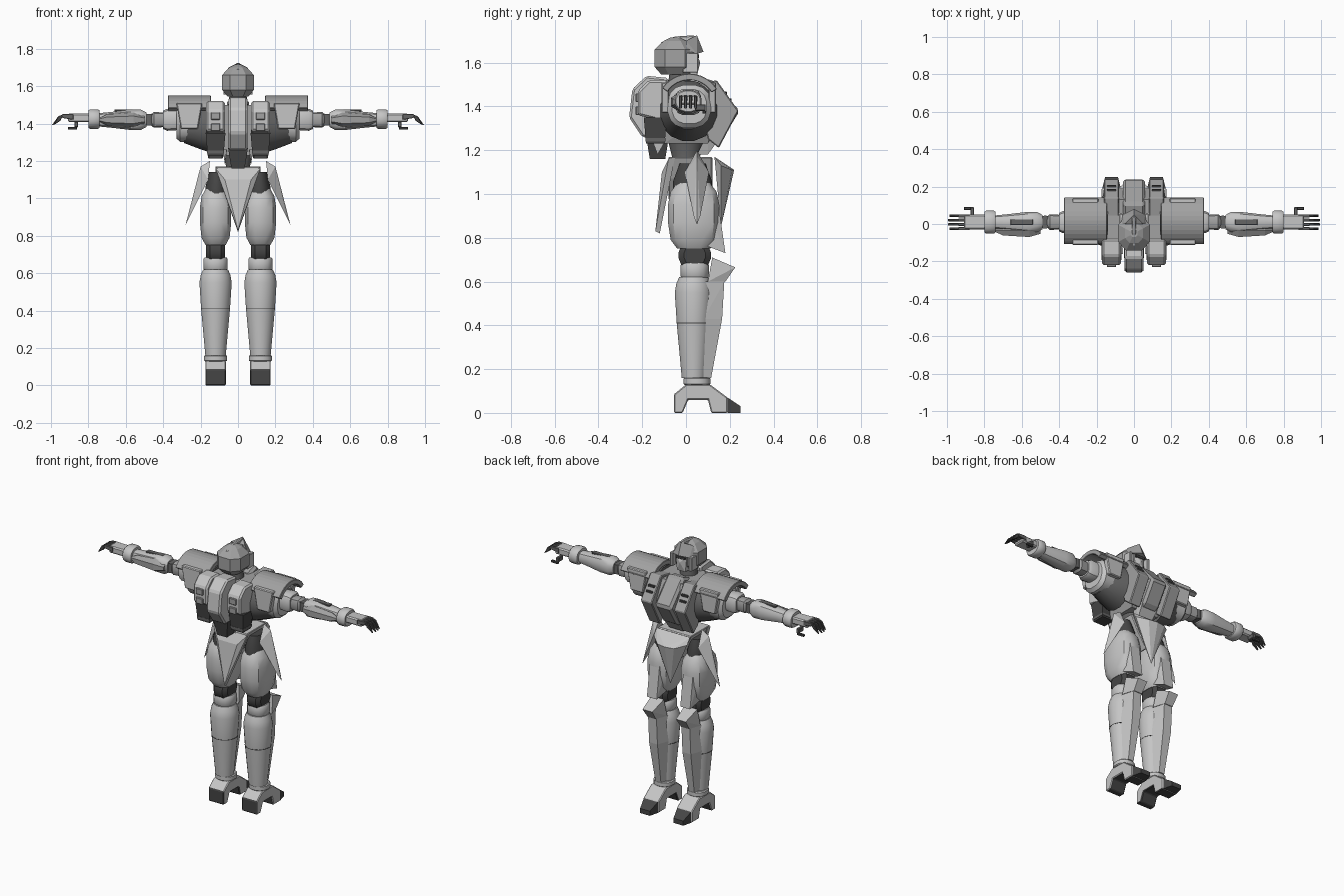
import bpy, bmesh, math

cube = bpy.data.objects.get("Cube")
if cube:
    bpy.data.objects.remove(cube, do_unlink=True)


def material(name, value):
    mat = bpy.data.materials.new(name)
    mat.use_nodes = True
    color = (value, value, value, 1)
    mat.diffuse_color = color
    mat.node_tree.nodes["Principled BSDF"].inputs["Base Color"].default_value = color
    return mat


LIGHT = material("light grey armour", .56)
MID = material("medium grey armour", .36)
JOINT = material("dark grey joint", .13)
DARK = material("charcoal", .06)

# Anchor points; parts off the centre line are mirrored to the other side
HEAD = (0, -.05, 1.6)
CHEST = (0, 0, 1.4)
FLANK = (.12, 0, 1.4)
SHOULDER = (.26, .015, 1.4)
ARM = (.5, .01, 1.42)
HIP = (0, 0, 1)
LEG = (.12, .035, 0)
FOOT = (.12, 0, 0)


def finish(name, mat, at, bm, bevel=0, smooth=False):
    """Turn a bmesh into an object placed at an anchor."""
    bmesh.ops.translate(bm, vec=at, verts=bm.verts[:])
    bmesh.ops.recalc_face_normals(bm, faces=bm.faces[:])
    mesh = bpy.data.meshes.new(name)
    bm.to_mesh(mesh)
    bm.free()
    mesh.materials.append(mat)
    obj = bpy.data.objects.new(name, mesh)
    bpy.context.collection.objects.link(obj)
    if smooth:
        bpy.ops.object.select_all(action='DESELECT')
        obj.select_set(True)
        bpy.context.view_layer.objects.active = obj
        bpy.ops.object.shade_smooth_by_angle(angle=math.radians(35))
    if bevel:
        modifier = obj.modifiers.new("edge bevel", 'BEVEL')
        modifier.width = bevel
        modifier.segments = 1
    if at[0] > 0:
        obj.modifiers.new("other side", 'MIRROR')
    return obj


def skin(bm, rings):
    """Close a stack of equal vertex rings with side faces and two caps."""
    bm.faces.new(rings[0])
    bm.faces.new(rings[-1])
    for lower, upper in zip(rings, rings[1:]):
        for i in range(len(lower)):
            bm.faces.new((lower[i - 1], lower[i], upper[i], upper[i - 1]))


def along(axis, t, u, v):
    return {'x': (t, u, v), 'y': (u, t, v), 'z': (u, v, t)}[axis]


def prism(name, mat, at, axis, half, profile, bevel=.005):
    """Extrude a flat profile both ways along an axis."""
    bm = bmesh.new()
    skin(bm, [[bm.verts.new(along(axis, t, u, v)) for u, v in profile] for t in (-half, half)])
    return finish(name, mat, at, bm, bevel)


def box(name, mat, at, size):
    w, d, h = (s / 2 for s in size)
    return prism(name, mat, at, 'x', w, [(-d, -h), (d, -h), (d, h), (-d, h)], min(w, d, h) / 3)


def loft(name, mat, at, axis, rings, ratio=1, sides=16, power=1):
    """Skin sections given as (position, radius); a low power makes them boxy."""
    bm = bmesh.new()
    loops = []
    for t, radius in rings:
        loop = []
        for i in range(sides):
            angle = math.tau * (i + .5) / sides
            u, v = (radius * math.copysign(abs(f(angle)) ** power, f(angle))
                    for f in (math.cos, math.sin))
            loop.append(bm.verts.new(along(axis, t, u, v * ratio)))
        loops.append(loop)
    skin(bm, loops)
    return finish(name, mat, at, bm, smooth=sides > 8)


def cuff(name, mat, at, axis, half, radius, ratio=1):
    """Short band with chamfered rims."""
    rings = [(-half, radius * .9), (-half * .7, radius), (half * .7, radius), (half, radius * .9)]
    return loft(name, mat, at, axis, rings, ratio, power=.9)


def hull(name, mat, at, points, paired=True):
    """Faceted solid around points, each repeated across the anchor if paired."""
    bm = bmesh.new()
    for x, y, z in points:
        for side in (-1, 1) if paired and x else (1,):
            bm.verts.new((x * side, y, z))
    bmesh.ops.convex_hull(bm, input=bm.verts[:])
    bmesh.ops.delete(bm, geom=[v for v in bm.verts if not v.link_faces], context='VERTS')
    bmesh.ops.dissolve_limit(bm, angle_limit=.02, verts=bm.verts[:], edges=bm.edges[:])
    return finish(name, mat, at, bm)


# Head
loft("helmet", MID, HEAD, 'z', [(-.055, .06), (-.02, .09), (.06, .09), (.1, .05), (.115, .02)],
     1.1, sides=8, power=.8)
hull("face", LIGHT, HEAD, [(.045, .05, .04), (.04, .1, .04), (0, .115, 0),
                           (.03, .1, -.06), (.03, .05, -.06)])
box("eye_band", DARK, (0, .04, 1.63), (.07, .04, .02))
hull("brow_peak", MID, HEAD, [(.07, .05, .06), (.05, .05, .1), (0, .1, .125),
                              (0, .13, .05), (.06, .1, .04)])
box("cheek_guards", LIGHT, (.068, .02, 1.6), (.02, .07, .09))
prism("crest", LIGHT, HEAD, 'x', .01, [(-.07, .09), (0, .12), (.09, .125), (.1, .1)])
loft("neck", JOINT, (0, -.03, 1.5), 'z', [(-.04, .06), (.06, .045)])

# Torso
hull("rib_cage", MID, CHEST, [(.15, -.1, .1), (.15, .13, .1), (.16, .15, 0), (.1, .19, -.02),
                              (.1, .1, -.17), (.1, -.1, -.17)])
prism("chest_plates", MID, FLANK, 'x', .04,
      [(.04, .1), (.14, .12), (.24, -.02), (.15, -.19), (.1, -.15)])
prism("chest_centre", MID, CHEST, 'x', .06,
      [(.02, .1), (.11, .13), (.245, -.02), (.16, -.16), (.08, -.18)], .015)
for step in range(2):
    box("chest_vents", DARK, (.12, .2 - step * .02, 1.43 + step * .03), (.05, .015, .015))
hull("abdomen_plate", LIGHT, CHEST, [(.08, .1, -.12), (.06, .15, -.15), (.05, .1, -.22),
                                     (.05, .05, -.22)])
loft("waist", JOINT, (0, 0, 1.15), 'z', [(-.1, .08), (0, .06), (.12, .09)])

# Backpack
prism("backpack_spine", LIGHT, CHEST, 'x', .05,
      [(-.08, .13), (-.18, .14), (-.245, .08), (-.26, -.05), (-.2, -.14), (-.1, -.15)], .01)
prism("backpack_pods", LIGHT, FLANK, 'x', .05,
      [(-.08, .12), (-.17, .12), (-.22, .07), (-.22, -.04), (-.1, -.07)], .01)
for z in (1.38, 1.44):
    box("pod_panels", MID, (.12, -.22, z), (.05, .02, .04))
loft("pod_thrusters", DARK, (.12, -.14, 1.3), 'z', [(-.07, .06), (.05, .075)], sides=4)
loft("pod_thruster_rims", JOINT, (.12, -.14, 1.24), 'z', [(0, .065), (.015, .065)], sides=4)
loft("spine_thruster", DARK, (0, -.13, 1.2), 'z', [(-.04, .05), (.07, .075)], sides=4)
hull("spine_fins", LIGHT, (.07, -.13, 1.2), [(.01, -.03, .06), (.01, .04, .05), (0, 0, -.02)])

# Shoulders, with an arched shell over each
arc = [math.radians(32 + 9.5 * i) for i in range(13)]
shell = [(r * math.cos(a), r * math.sin(a))
         for r, order in ((.15, arc), (.12, arc[::-1])) for a in order]
prism("shoulder_shells", MID, SHOULDER, 'x', .115, shell, .003)
loft("shoulder_sockets", JOINT, (.2, .01, 1.38), 'x', [(-.06, .14), (0, .12), (.09, .085)])
loft("shoulder_cores", LIGHT, SHOULDER, 'x', [(-.07, .1), (.05, .1), (.07, .08)], power=.8)
for y in (-.095, .12):
    prism("shoulder_flaps", LIGHT, (.26, y, 1.44), 'y', .018,
          [(-.07, .07), (.07, .07), (.045, -.07), (-.045, -.07)])

# Arms
loft("upper_arms", LIGHT, ARM, 'x', [(-.2, .055), (-.12, .06), (-.1, .05)], sides=12, power=.6)
loft("elbow_sleeves", MID, ARM, 'x', [(-.1, .04), (-.05, .043), (-.035, .03)], sides=12, power=.6)
loft("elbow_rods", DARK, ARM, 'x', [(-.06, .028), (.03, .028)])
loft("elbow_hinges", JOINT, (.475, .01, 1.42), 'z', [(-.03, .035), (.03, .035)])
loft("forearms", LIGHT, ARM, 'x', [(-.01, .04), (.02, .056), (.08, .055), (.18, .043), (.25, .036)],
     sides=12, power=.75)
loft("forearm_guards", MID, (.5, -.035, 1.42), 'x', [(0, .02), (.06, .04), (.2, .03), (.24, .01)],
     sides=6)
box("forearm_channels", JOINT, (.6, .01, 1.47), (.12, .03, .01))
cuff("wrist_cuffs", LIGHT, (.77, .01, 1.424), 'x', .03, .062, .85)

# Hands
box("palms", LIGHT, (.85, .01, 1.43), (.12, .08, .045))
for i in range(4):
    knuckle = (.9, -.025 + i * .023, 1.4)
    reach = .1 - abs(i - 1.5) * .008
    prism("finger_bases", JOINT, knuckle, 'y', .008,
          [(-.02, .05), (.04, .05), (.04, .03), (-.02, .02)], .002)
    prism("finger_tips", DARK, knuckle, 'y', .007,
          [(.03, .05), (.06, .04), (reach, -.01), (.05, .015)], .002)
box("thumb_bases", JOINT, (.865, .065, 1.395), (.02, .05, .03))
box("thumb_tips", DARK, (.885, .083, 1.375), (.05, .015, .015))

# Hips and skirt armour
prism("pelvis", LIGHT, (0, .02, 1), 'y', .1,
      [(-.12, .17), (.12, .17), (.07, .07), (0, -.03), (-.07, .07)])
hull("rear_skirt", LIGHT, HIP, [(.12, -.05, .17), (.12, -.08, .16), (.07, -.11, .1),
                                (.06, -.08, .08), (0, -.14, -.17), (0, -.12, -.18)])
hull("front_skirt", LIGHT, HIP, [(.12, .13, .17), (.12, .16, .13), (.06, .21, .11),
                                 (.05, .18, .08), (0, .22, .11), (0, .16, -.15)])
edges = [(x, side * y, z) for side in (-1, 1) for x, y, z in ((-.04, .055, .1), (.06, .015, -.1))]
hull("side_skirts", LIGHT, (.2, .05, 1), [(-.05, 0, .2), (0, 0, .17), (.08, 0, -.14)] + edges, False)
loft("hip_joints", DARK, (.115, .03, 1.05), 'z', [(-.08, .06), (.01, .06), (.09, .04)], 1.5)

# Legs
loft("thighs", LIGHT, LEG, 'z', [(.75, .055), (.79, .077), (.87, .086), (.95, .086), (1.01, .077),
                                 (1.05, .055)], 1.4, sides=12, power=.75)
hull("thigh_guards", LIGHT, (.12, .1, .8), [(.035, .05, .14), (.045, .04, .03), (.035, .08, -.07),
                                            (.05, 0, -.04)])
loft("knee_joints", DARK, (.12, .04, .72), 'x', [(-.05, .05), (-.03, .075), (.03, .075), (.05, .05)])
cuff("knee_collars", LIGHT, (.12, .04, .65), 'z', .035, .066)
loft("calves", LIGHT, LEG, 'z', [(.16, .055), (.41, .078), (.55, .087), (.59, .08), (.62, .067)],
     sides=24)
loft("calf_seams", DARK, LEG, 'z', [(.408, .079), (.412, .079)], sides=24)
hull("shin_plates", LIGHT, (.12, .04, .4), [(.055, .05, .2), (.03, .135, .2), (.03, .125, .03),
                                            (.06, .04, .03), (.02, .075, -.24), (.04, .02, -.24)])
hull("knee_caps", LIGHT, (.12, .1, .65), [(.045, .02, .06), (.035, .125, .015), (.03, .08, -.05),
                                          (.055, 0, -.05)])
cuff("ankle_cuffs", LIGHT, (.12, .05, .145), 'z', .017, .063)

# Feet, with dark soles and heel backs
feet = prism("feet", LIGHT, FOOT, 'x', .055,
             [(-.055, 0), (-.055, .085), (0, .13), (.11, .13), (.19, .07), (.19, 0),
              (.115, 0), (.1, .06), (.01, .06), (-.015, 0)])
feet.data.materials.append(DARK)
for face in feet.data.polygons:
    if face.normal.z < -.3 or face.normal.y < -.9:
        face.material_index = 1
hull("toe_caps", DARK, FOOT, [(.05, .19, 0), (.05, .19, .07), (.035, .25, .03), (.035, .25, 0)])
